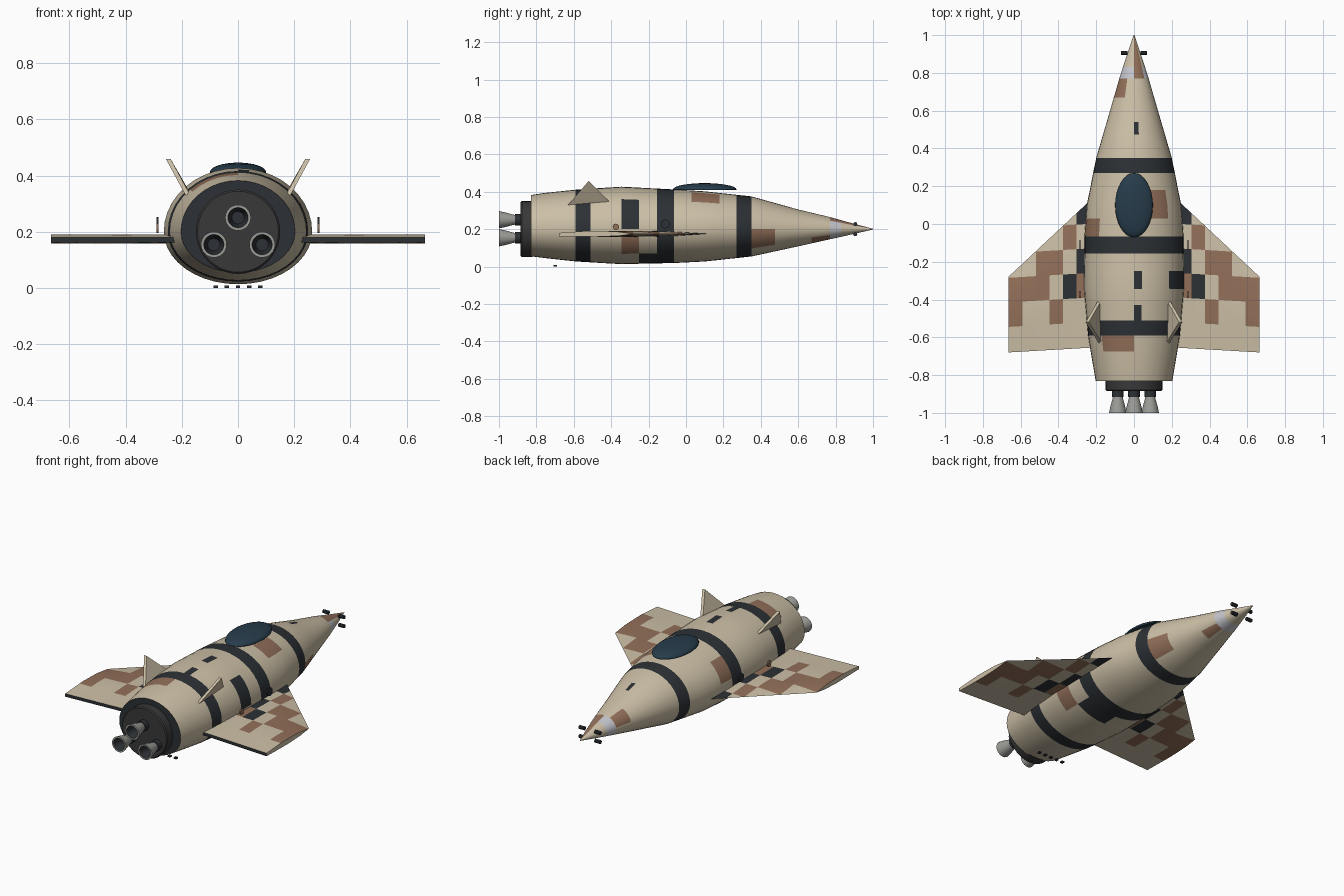
import bpy, bmesh, math
from mathutils import Matrix, Vector

if "Cube" in bpy.data.objects:
    bpy.data.objects.remove(bpy.data.objects["Cube"])


def mat(name, c):
    m = bpy.data.materials.new(name)
    m.diffuse_color = (*c, 1)
    m.use_nodes = True
    m.node_tree.nodes["Principled BSDF"].inputs["Base Color"].default_value = m.diffuse_color
    return m


TAN = mat("tan", (0.60, 0.52, 0.38))
DARK = mat("dark", (0.025, 0.03, 0.035))
BROWN = mat("brown", (0.29, 0.16, 0.10))
SILVER = mat("silver", (0.55, 0.56, 0.60))
GLASS = mat("glass", (0.02, 0.045, 0.07))
METAL = mat("metal", (0.33, 0.33, 0.31))
HUB = mat("hub_grey", (0.04, 0.04, 0.04))
CAMO = [TAN, DARK, BROWN, SILVER]


def finish(bm, name, mats, angle=35):
    bmesh.ops.recalc_face_normals(bm, faces=bm.faces[:])
    me = bpy.data.meshes.new(name)
    bm.to_mesh(me)
    bm.free()
    for m in mats:
        me.materials.append(m)
    for p in me.polygons:
        p.use_smooth = True
    me.set_sharp_from_angle(angle=math.radians(angle))
    ob = bpy.data.objects.new(name, me)
    bpy.context.collection.objects.link(ob)
    return ob


def lathe_y(name, profile, x, z, mats, segs=32, dark_from=99):
    """Revolve (y, radius) points around a line parallel to y."""
    bm = bmesh.new()
    rings = [[bm.verts.new((x + r * math.sin(2 * math.pi * i / segs), y,
                            z + r * math.cos(2 * math.pi * i / segs)))
              for i in range(segs)] for y, r in profile]
    for k in range(len(rings) - 1):
        a, b = rings[k], rings[k + 1]
        for i in range(segs):
            j = (i + 1) % segs
            bm.faces.new((a[i], a[j], b[j], b[i])).material_index = int(k >= dark_from)
    bm.faces.new(rings[0])
    bm.faces.new(rings[-1]).material_index = int(dark_from < 99)
    return finish(bm, name, mats)


def box(name, loc, size, m):
    bm = bmesh.new()
    bmesh.ops.create_cube(bm, size=1, matrix=Matrix.Translation(loc) @ Matrix.Diagonal((*size, 1)))
    return finish(bm, name, [m])


def disc_x(name, loc, r, depth, m, segs=16):
    bm = bmesh.new()
    bmesh.ops.create_cone(bm, cap_ends=True, segments=segs, radius1=r, radius2=r, depth=depth,
                          matrix=Matrix.Translation(loc) @ Matrix.Rotation(math.pi / 2, 4, 'Y'))
    return finish(bm, name, [m])


# Fuselage: key sections (y, half width, top z, bottom z)
KEYS = [(1, .002, .202, .198), (.9, .036, .228, .175), (.78, .075, .262, .148), (.6, .127, .305, .108),
        (.35, .20, .375, .054), (.1, .250, .402, .027), (-.06, .262, .412, .019), (-.35, .264, .427, .013),
        (-.6, .242, .410, .028), (-.76, .215, .393, .046), (-.83, .203, .382, .055)]


def section(y):
    for a, b in zip(KEYS, KEYS[1:]):
        if y >= b[0]:
            t = (y - a[0]) / (b[0] - a[0])
            return [p + (q - p) * t for p, q in zip(a[1:], b[1:])]
    return KEYS[-1][1:]


# Paint patches: (y high, y low, first segment, last segment, colour)
PATCHES = [(.35, .27, 0, 39, 1), (-.065, -.155, 0, 39, 1), (-.51, -.59, 0, 39, 1),
           (.83, .77, 0, 39, 3), (1, .77, 0, 4, 2), (.77, .67, 31, 36, 2), (.77, .67, 14, 17, 2),
           (.54, .475, 0, 0, 1), (-.25, -.345, 0, 0, 1), (-.43, -.51, 0, 0, 1),
           (-.25, -.345, 5, 9, 1), (-.25, -.345, 11, 14, 2), (-.59, -.675, 35, 39, 2),
           (.18, .03, 2, 4, 2), (.03, -.065, 31, 34, 2), (.475, .35, 10, 14, 2),
           (-.155, -.25, 15, 19, 1)]
N = 40
YS = [1, .95, .9, .83, .77, .67, .6, .54, .475, .35, .27, .18, .1, .03, -.065, -.155, -.25,
      -.345, -.43, -.51, -.59, -.675, -.76, -.83]
bm = bmesh.new()
rings = []
for y in YS:
    w, t, b = section(y)
    ring = []
    for i in range(N):
        a = 2 * math.pi * i / N
        c = math.cos(a)
        ring.append(bm.verts.new((w * math.sin(a), y, .2 + c * ((t - .2) if c > 0 else (.2 - b)))))
    rings.append(ring)
for k in range(len(YS) - 1):
    ym = (YS[k] + YS[k + 1]) / 2
    for i in range(N):
        j = (i + 1) % N
        f = bm.faces.new((rings[k][i], rings[k][j], rings[k + 1][j], rings[k + 1][i]))
        for hi, lo, s0, s1, c in PATCHES:
            if lo < ym < hi and s0 <= i <= s1:
                f.material_index = c
bm.faces.new(rings[0])
bm.faces.new(rings[-1]).material_index = 1
finish(bm, "fuselage", CAMO)

# Wings: lofted wedge section, cut into a paint grid
W_BROWN = {(1, 1), (3, 2), (2, 2), (4, 3), (3, 3), (5, 3), (2, 4), (5, 4), (0, 3)}
W_DARK = {(0, 0), (1, 3), (0, 2)}
for s, side in ((1, "right"), (-1, "left")):
    bm = bmesh.new()
    ends = []
    for x, le, te in ((.20, .155, -.653), (.665, -.28, -.68)):
        c = te - le
        pts = [(0, .175), (.25, .188), (.6, .191), (1, .180), (1, .162), (.5, .159), (.2, .164)]
        ends.append([bm.verts.new((x, le + c * u, z)) for u, z in pts])
    for i in range(7):
        j = (i + 1) % 7
        bm.faces.new((ends[0][i], ends[0][j], ends[1][j], ends[1][i]))
    for e in ends:
        bm.faces.new(e)
    cuts = [(Vector((.305 + .0715 * i, 0, 0)), Vector((1, 0, 0))) for i in range(5)]
    cuts += [(Vector((.25, -.13 * i, 0)), Vector((.06, 1, 0))) for i in range(5)]
    for co, no in cuts:
        bmesh.ops.bisect_plane(bm, geom=bm.verts[:] + bm.edges[:] + bm.faces[:], plane_co=co, plane_no=no)
    bm.normal_update()
    for f in bm.faces:
        p = f.calc_center_median()
        yy = p.y + .06 * (p.x - .25)
        cell = (max(0, int((p.x - .2335) // .0715)), 0 if yy > 0 else int(-yy // .13) + 1)
        f.material_index = 2 if cell in W_BROWN else 1 if cell in W_DARK else 0
        if abs(f.normal.y) > .9:
            f.material_index = 1
    bmesh.ops.scale(bm, vec=(s, 1, 1), verts=bm.verts[:])
    finish(bm, side + "_wing", CAMO, 20)

    # Canted tail fins
    bm = bmesh.new()
    tri = [(.178, -.40, .338), (.178, -.63, .330), (.247, -.52, .458)]
    a, b = [[bm.verts.new((s * (x + d), y, z)) for x, y, z in tri] for d in (-.008, .009)]
    bm.faces.new(a)
    bm.faces.new(b)
    for i in range(3):
        j = (i + 1) % 3
        bm.faces.new((a[i], a[j], b[j], b[i]))
    finish(bm, side + "_tail_fin", [TAN])

    # Side discs over the wing root, nose thrusters
    disc_x(side + "_front_side_disc", (s * .286, -.11, .228), .024, .007, DARK)
    disc_x(side + "_rear_side_disc", (s * .286, -.375, .212), .017, .007, BROWN)
    for dz in (-.027, .027):
        disc_x(side + "_nose_thruster", (s * .052, .905, .2 + dz), .011, .036, DARK, 8)

# Canopy: flat-bottomed half ellipsoid
bm = bmesh.new()
bmesh.ops.create_uvsphere(bm, u_segments=32, v_segments=16, radius=1)
bmesh.ops.bisect_plane(bm, geom=bm.verts[:] + bm.edges[:] + bm.faces[:], plane_co=(0, 0, -.1),
                       plane_no=(0, 0, 1), clear_inner=True)
bmesh.ops.holes_fill(bm, edges=[e for e in bm.edges if e.is_boundary])
bmesh.ops.transform(bm, verts=bm.verts[:],
                    matrix=Matrix.Translation((0, .10, .412)) @ Matrix.Diagonal((.1, .17, .034, 1)))
finish(bm, "canopy", [GLASS])

# Engine hub and three nozzles
lathe_y("engine_hub", [(-.82, .15), (-.878, .15), (-.884, .144)], 0, .2, [HUB], 40)
for x, z in ((0, .25), (-.086, .154), (.086, .154)):
    lathe_y("engine_mount", [(-.87, .031), (-.915, .031)], x, z, [DARK], 24)
    lathe_y("engine_nozzle", [(-.905, .024), (-.93, .029), (-.965, .039), (-1, .046), (-1, .036), (-.94, .022)],
            x, z, [METAL, DARK], 24, 4)

# Row of small pads under the tail
for i in range(-2, 3):
    box("tail_pad", (i * .04, -.70, .004), (.016, .018, .008), DARK)
